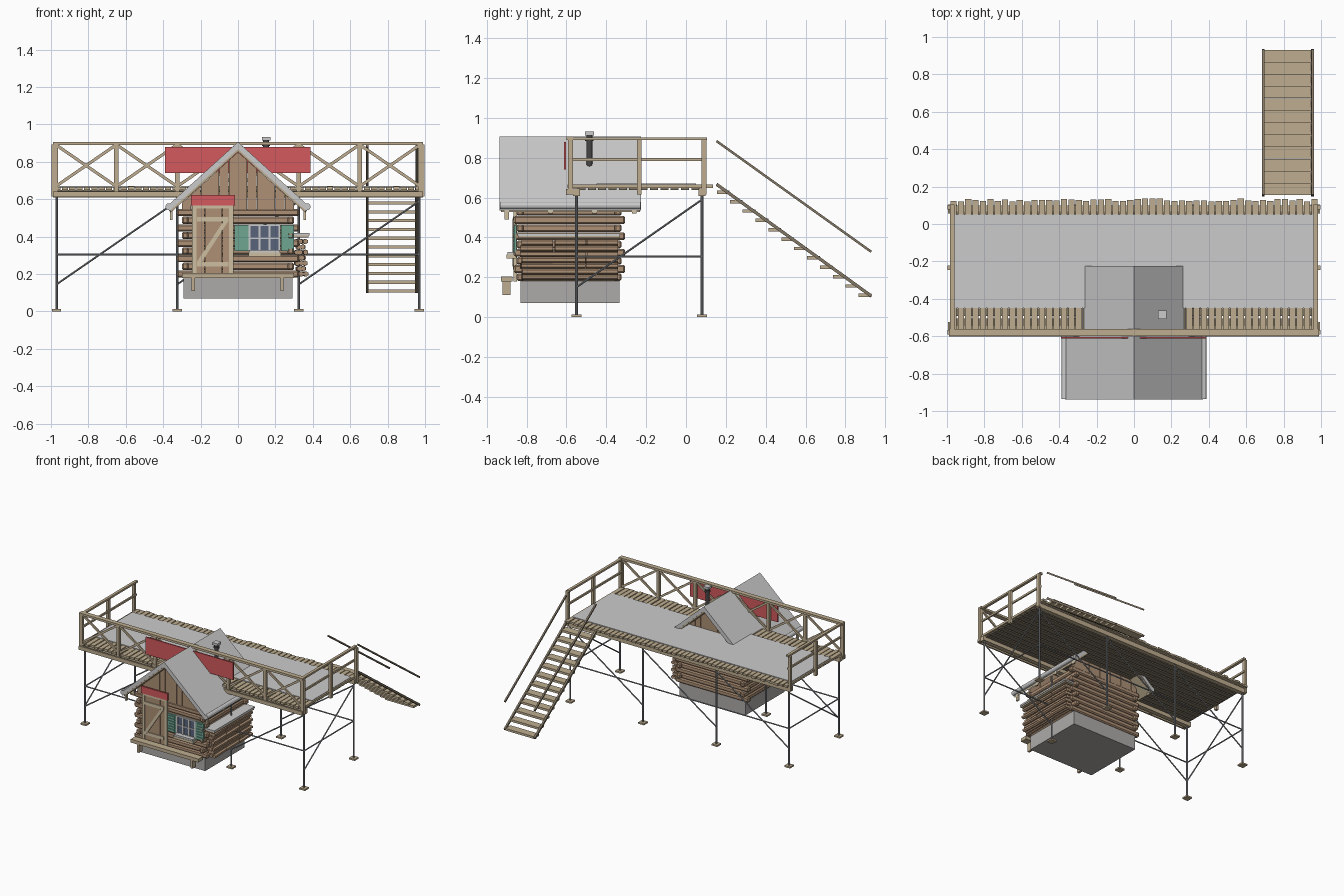
import bpy, bmesh, random
from mathutils import Vector, Matrix

if "Cube" in bpy.data.objects:
    bpy.data.objects.remove(bpy.data.objects["Cube"])
random.seed(4)

COL = dict(wood=(.52, .42, .28, 1), dark=(.22, .18, .13, 1), log=(.42, .28, .18, 1), pale=(.62, .52, .36, 1),
           snow=(.80, .81, .83, 1), stone=(.42, .41, .40, 1), steel=(.27, .29, .31, 1), red=(.65, .10, .11, 1),
           green=(.16, .38, .29, 1), glass=(.10, .13, .20, 1), black=(.06, .06, .06, 1))
MATS = {}
for k, c in COL.items():
    MATS[k] = bpy.data.materials.new(k)
    MATS[k].diffuse_color = c


class Part:
    """Collects primitives and becomes one named object."""
    def __init__(self, name, col):
        self.name, self.col, self.bm = name, col, bmesh.new()

    def box(self, x0, x1, y0, y1, z0, z1, bevel=0):
        m = Matrix.Translation(((x0 + x1) / 2, (y0 + y1) / 2, (z0 + z1) / 2)) @ Matrix.Diagonal((x1 - x0, y1 - y0, z1 - z0, 1))
        vs = bmesh.ops.create_cube(self.bm, size=1, matrix=m)['verts']
        if bevel:
            es = list({e for v in vs for e in v.link_edges})
            bmesh.ops.bevel(self.bm, geom=es, offset=bevel, segments=1, affect='EDGES')
        return self

    def frame(self, p, q):
        p, q = Vector(p), Vector(q)
        z = (q - p).normalized()
        x = z.cross(Vector((0, 0, 1)))
        x = x.normalized() if x.length > 1e-4 else Vector((1, 0, 0))
        m = Matrix((x, z.cross(x), z)).transposed().to_4x4()
        m.translation = (p + q) / 2
        return m, (q - p).length

    def bar(self, p, q, w, h):
        m, l = self.frame(p, q)
        bmesh.ops.create_cube(self.bm, size=1, matrix=m @ Matrix.Diagonal((w, h, l, 1)))
        return self

    def rod(self, p, q, r, n=8):
        m, l = self.frame(p, q)
        bmesh.ops.create_cone(self.bm, cap_ends=True, segments=n, radius1=r, radius2=r, depth=l, matrix=m)
        return self

    def prism(self, pts, y0, y1):
        a, b = ([self.bm.verts.new((x, y, z)) for x, z in pts] for y in (y0, y1))
        self.bm.faces.new(a)
        self.bm.faces.new(b[::-1])
        for i in range(len(a)):
            j = (i + 1) % len(a)
            self.bm.faces.new((a[j], a[i], b[i], b[j]))
        return self

    def done(self):
        bmesh.ops.recalc_face_normals(self.bm, faces=self.bm.faces)
        me = bpy.data.meshes.new(self.name)
        self.bm.to_mesh(me)
        self.bm.free()
        me.materials.append(MATS[self.col])
        bpy.context.collection.objects.link(bpy.data.objects.new(self.name, me))


# Scaffold: feet, poles, ties and diagonals
XS, YS, R = (-.97, -.325, .325, .97), (-.55, .08), .007
feet, poles, ties, diag = Part('foot_pads', 'wood'), Part('poles', 'steel'), Part('tie_tubes', 'steel'), Part('diagonal_tubes', 'steel')
for x in XS:
    for y in YS:
        feet.box(x - .025, x + .025, y - .025, y + .025, 0, .012)
        poles.rod((x, y, .01), (x, y, .615), R)
for y in YS:
    for i in range(3):
        if i == 1 and y < 0:
            continue  # the cabin fills this bay
        ties.rod((XS[i], y, .305), (XS[i + 1], y, .305), .005)
        diag.rod((XS[i], y, .145), (XS[i + 1], y, .59), .005)
for x in (-.97, .97):
    ties.rod((x, YS[0], .305), (x, YS[1], .305), .005)
    diag.rod((x, YS[0], .15), (x, YS[1], .59), .005)
for p in (feet, poles, ties, diag):
    p.done()

# Deck: beams, long boards, cross planks and snow
beams = Part('deck_beams', 'wood')
for y in YS:
    beams.box(-.99, .99, y - .018, y + .018, .608, .645)
beams.done()
boards = Part('deck_under_boards', 'dark')
for i in range(12):
    y = -.525 + i * .052
    boards.box(-.97, .97, y - .02, y + .02, .638, .649)
boards.done()
planks = Part('deck_planks', 'wood')
n = 50
for i in range(n):
    x = -.965 + 1.93 * i / (n - 1)
    planks.box(x - .0165, x + .0165, -.585 + random.uniform(-.01, .005), .13 + random.uniform(-.01, .006), .649, .664 + random.uniform(0, .003))
planks.done()
Part('deck_snow', 'snow').box(-.97, .97, -.45, .05, .66, .67).done()

# Railings: front with crosses, ends with middle rails
posts, rails, cross = Part('rail_posts', 'wood'), Part('rails', 'wood'), Part('cross_braces', 'wood')
fx = [-.975 + i * .325 for i in range(7)]
for x in fx:
    posts.box(x - .012, x + .012, -.593, -.572, .615, .892)
for a, b in zip(fx, fx[1:]):
    for z0, z1 in ((.675, .885), (.885, .675)):
        cross.bar((a + .01, -.58, z0), (b - .01, -.58, z1), .011, .016)
rails.box(-.99, .99, -.6, -.562, .890, .907)
rails.box(-.99, .99, -.602, -.59, .612, .642)
for s in (-1, 1):
    for y in (-.58, -.235, .09):
        posts.box(s * .985 - .011, s * .985 + .011, y - .012, y + .012, .615, .892)
    rails.box(s * .972 - .011, s * .972 + .011, -.6, .105, .888, .903)
    rails.box(s * .972 - .006, s * .972 + .006, -.59, .1, .783, .798)
for p in (posts, rails, cross):
    p.done()

# Stairs behind the deck
tread, side, hand = Part('stair_treads', 'wood'), Part('stair_stringers', 'dark'), Part('stair_handrails', 'dark')
for i in range(12):
    y, z = .155 + i * .0647, .626 - i * .047
    tread.box(.695, .95, y, y + .064, z - .008, z + .009)
for x in (.691, .955):
    side.bar((x, .153, .667), (x, .93, .106), .015, .016)
    hand.bar((x, .153, .884), (x, .93, .328), .013, .012)
for p in (tread, side, hand):
    p.done()

# Cabin: foundation and interlocking log walls
Part('foundation', 'stone').box(-.292, .292, -.832, -.335, .07, .182).done()
fb, sd, H = Part('front_back_logs', 'log'), Part('side_logs', 'log'), .041
for i in range(9):
    z = .18 + i * H
    for y in (-.833, -.342):
        e = .325 if i % 2 == 0 else .29
        fb.box(-e, e, y - .018, y + .018, z + .001, z + H - .001, .008)
    for x in (-.282, .282):
        a, b = (-.865, -.305) if i % 2 else (-.83, -.335)
        sd.box(x - .018, x + .018, a, b, z + .001, z + H - .001, .008)
fb.done()
sd.done()

# Plank gables at both ends
K = .905
gable = Part('gable_planks', 'log')
top = lambda x: .852 - K * abs(x)
for i in range(-6, 6):
    a, b = i * .05 + .001, i * .05 + .049
    for y in (-.848, -.348):
        gable.prism([(a, .54), (b, .54), (b, top(b)), (a, top(a))], y, y + .018)
gable.done()

# Roof: snow over boards, gutters with brackets
chevron = lambda z, w, t: [(-w, z - K * w), (0, z), (w, z - K * w), (w, z - K * w - t), (0, z - t), (-w, z - K * w - t)]
Part('roof_snow', 'snow').prism(chevron(.906, .368, .038), -.937, -.225).done()
Part('roof_boards', 'wood').prism(chevron(.868, .36, .014), -.93, -.232).done()
gut, brk = Part('gutters', 'snow'), Part('eave_brackets', 'pale')
for s in (-1, 1):
    gut.rod((s * .37, -.935, .56), (s * .37, -.228, .56), .018, 12)
    for y in (-.9, -.68, -.46, -.26):
        brk.box(s * .357 - .006, s * .357 + .006, y - .012, y + .012, .49 if y == -.9 else .52, .56)
gut.done()
brk.done()

# Chimney
Part('chimney_pipe', 'black').rod((.15, -.485, .74), (.15, -.485, .915), .015, 12).rod((.15, -.485, .885), (.15, -.485, .9), .021, 12).done()
Part('chimney_cap', 'snow').box(.127, .173, -.508, -.462, .913, .932).done()

# Blank red sign boards
Part('large_sign', 'red').box(-.39, .387, -.613, -.603, .74, .878).done()
Part('small_sign', 'red').box(-.25, -.015, -.872, -.86, .567, .622).done()

# Door with planks, frame and Z brace
door = Part('door_planks', 'log')
for i in range(4):
    door.box(-.222 + i * .046, -.178 + i * .046, -.862, -.85, .182, .55)
door.done()
trim = Part('door_trim', 'pale')
for x in (-.234, -.036):
    trim.box(x - .011, x + .011, -.865, -.848, .18, .562)
trim.box(-.245, -.025, -.866, -.848, .55, .567)
for z in (.24, .48):
    trim.box(-.22, -.05, -.869, -.86, z, z + .025)
trim.bar((-.21, -.866, .26), (-.06, -.866, .49), .008, .022).done()

# Window with panes, sill and shutters
Part('window_glass', 'glass').box(.065, .22, -.857, -.85, .325, .46).done()
win = Part('window_frame', 'snow')
for x in (.062, .115, .169, .222):
    win.box(x - .005, x + .005, -.864, -.85, .322, .464)
for z in (.325, .392, .461):
    win.box(.06, .224, -.864, -.85, z - .004, z + .004)
win.done()
Part('window_sill', 'pale').box(.055, .23, -.9, -.85, .295, .315).done()
Part('sill_snow', 'snow').box(.06, .225, -.897, -.85, .315, .328).done()
shut = Part('shutters', 'green')
for a, b in ((-.02, .055), (.23, .3)):
    shut.box(a, b, -.864, -.85, .322, .462)
    for i in range(6):
        z = .334 + i * .021
        shut.box(a + .008, b - .008, -.869, -.86, z, z + .012)
shut.done()

# Bench in front
bench = Part('bench', 'wood').box(-.3, .3, -.93, -.872, .178, .205)
for x in (-.24, .235):
    bench.box(x - .009, x + .009, -.922, -.88, .11, .18)
bench.done()

# Firewood along the right wall under a snowy shelf
pile = Part('firewood', 'log')
for r in range(7):
    for c in range(2 + (r % 2 == 0)):
        x, z = .312 + c * .023 + (.011 if r % 2 else 0), .2 + r * .029
        for k in range(3):
            y = -.825 + k * .163
            pile.rod((x + random.uniform(-.004, .006), y + random.uniform(-.01, .005), z), (x, y + .157, z), .0145, 6)
pile.done()
Part('firewood_shelf', 'wood').box(.295, .378, -.84, -.335, .396, .407).done()
Part('shelf_snow', 'snow').box(.295, .382, -.845, -.332, .407, .42).done()

for m in bpy.data.materials:
    if m.users and not m.is_grease_pencil:
        m.use_nodes = True
        m.node_tree.nodes["Principled BSDF"].inputs["Base Color"].default_value = m.diffuse_color
